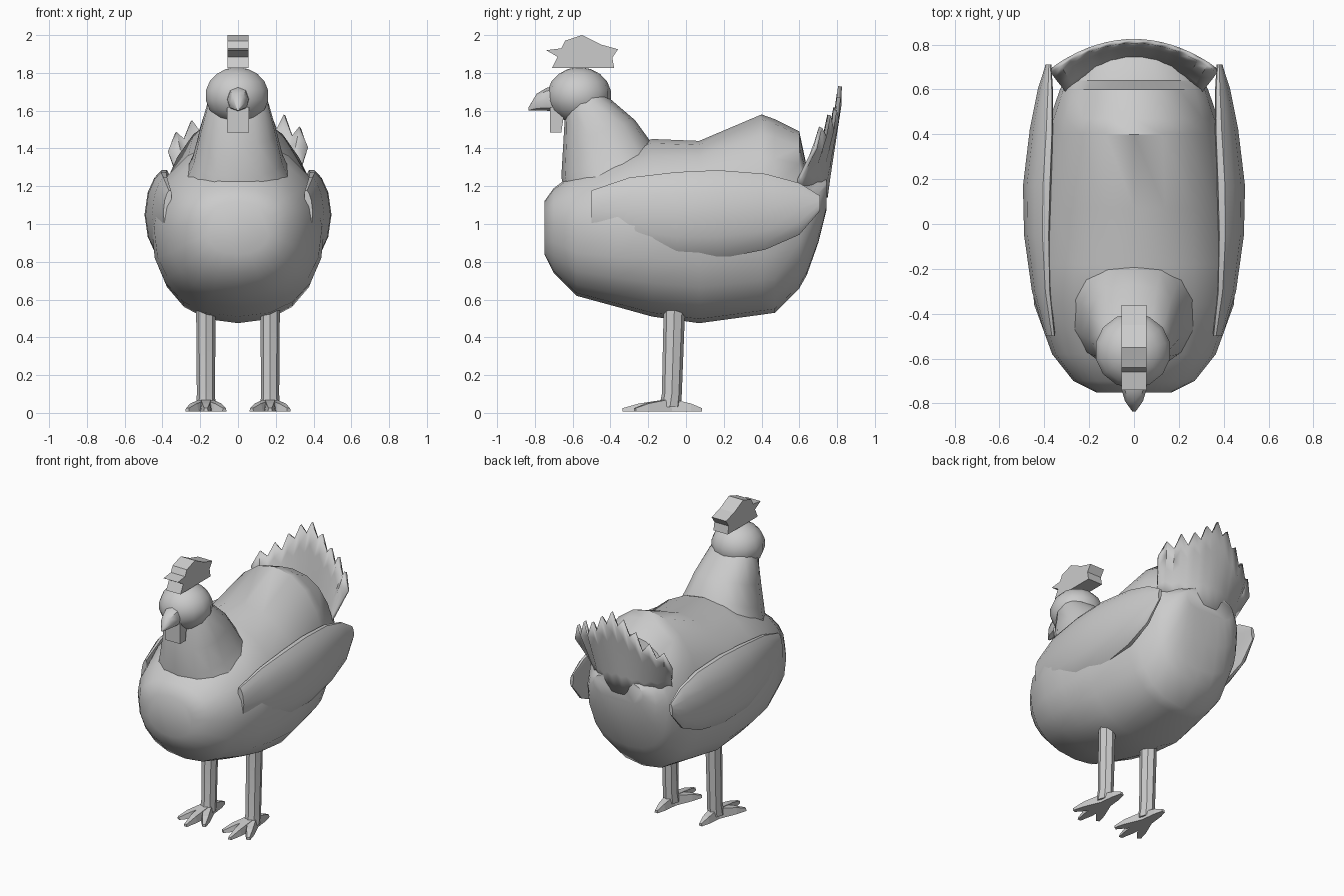
import bpy, bmesh, math, random
from mathutils import Vector

if "Cube" in bpy.data.objects:
    bpy.data.objects.remove(bpy.data.objects["Cube"])

random.seed(4)


def make(name, verts, faces, smooth=40):
    bm = bmesh.new()
    vs = [bm.verts.new(v) for v in verts]
    for f in faces:
        bm.faces.new([vs[i] for i in f])
    bmesh.ops.recalc_face_normals(bm, faces=bm.faces[:])
    me = bpy.data.meshes.new(name)
    bm.to_mesh(me)
    bm.free()
    ob = bpy.data.objects.new(name, me)
    bpy.context.collection.objects.link(ob)
    if smooth:
        bpy.ops.object.select_all(action='DESELECT')
        bpy.context.view_layer.objects.active = ob
        ob.select_set(True)
        bpy.ops.object.shade_smooth_by_angle(angle=math.radians(smooth))
    return ob


def loft(name, rings, smooth=40):
    n = len(rings[0])
    verts = [p for r in rings for p in r]
    faces = [(k * n + i, k * n + (i + 1) % n, (k + 1) * n + (i + 1) % n, (k + 1) * n + i)
             for k in range(len(rings) - 1) for i in range(n)]
    faces += [tuple(range(n)), tuple(range((len(rings) - 1) * n, len(rings) * n))]
    return make(name, verts, faces, smooth)


def spow(v, e):
    return math.copysign(abs(v) ** e, v)


def ring_y(y, cx, hw, lo, mid, hi, n=20, e_top=0.93, e_low=0.85):
    # upright oval across the body at depth y, widest at height mid
    out = []
    for i in range(n):
        a = 2 * math.pi * i / n
        e = e_top if math.sin(a) > 0 else e_low
        s = spow(math.sin(a), e)
        out.append(Vector((cx + hw * spow(math.cos(a), e), y,
                           mid + s * ((hi - mid) if s > 0 else (mid - lo)))))
    return out


def ring_between(front, back, hw, cx=0, n=14, e=0.85):
    # oval whose front and back points are given as (y, z)
    f, b = Vector((cx, *front)), Vector((cx, *back))
    c, d = (f + b) / 2, (b - f) / 2
    return [c + d * spow(math.cos(a), e) + Vector((hw * spow(math.sin(a), e), 0, 0))
            for a in (2 * math.pi * i / n for i in range(n))]


# plump body from breast to rump: y, half width, bottom, widest, top, upper fullness
loft("body", [ring_y(y, 0, w, lo, mid, hi, 20, e) for y, w, lo, mid, hi, e in [
    (-0.75, 0.17, 0.84, 1.0, 1.12, 0.9), (-0.70, 0.27, 0.74, 1.0, 1.19, 0.9),
    (-0.58, 0.365, 0.62, 0.98, 1.28, 0.93), (-0.36, 0.445, 0.56, 0.98, 1.38, 0.97),
    (-0.18, 0.46, 0.51, 1.0, 1.45, 1.03), (0.07, 0.45, 0.475, 1.0, 1.44, 1.0),
    (0.40, 0.395, 0.52, 1.02, 1.58, 0.97), (0.47, 0.375, 0.53, 1.03, 1.555, 0.95),
    (0.60, 0.33, 0.66, 1.05, 1.49, 0.93), (0.64, 0.31, 0.73, 1.08, 1.30, 0.93),
    (0.70, 0.26, 0.90, 1.1, 1.28, 0.9), (0.745, 0.19, 1.08, 1.17, 1.25, 0.9)]])

# neck hackle
loft("neck", [ring_between(*r) for r in [
    ((-0.64, 1.15), (-0.15, 1.36), 0.28), ((-0.66, 1.25), (-0.19, 1.44), 0.24),
    ((-0.65, 1.42), (-0.27, 1.55), 0.205), ((-0.64, 1.59), (-0.41, 1.67), 0.165),
    ((-0.62, 1.68), (-0.45, 1.71), 0.13)]])

# head
bpy.ops.mesh.primitive_uv_sphere_add(segments=14, ring_count=9, radius=1,
                                     location=(-0.005, -0.565, 1.68))
head = bpy.context.object
head.name = "head"
head.scale = (0.172, 0.17, 0.15)
bpy.ops.object.shade_smooth_by_angle(angle=math.radians(40))


def plate(name, profile, half):
    # side profile (y, z) given thickness across x
    n = len(profile)
    verts = [(s * half, y, z) for s in (-1, 1) for y, z in profile]
    faces = [tuple(range(n)), tuple(range(n, 2 * n))]
    faces += [(i, (i + 1) % n, n + (i + 1) % n, n + i) for i in range(n)]
    return make(name, verts, faces, 0)


# comb and wattle
plate("comb", [(-0.71, 1.825), (-0.38, 1.825), (-0.39, 1.88), (-0.36, 1.925), (-0.45, 1.95),
               (-0.55, 2.0), (-0.64, 1.97), (-0.66, 1.93), (-0.74, 1.92), (-0.68, 1.885)], 0.055)
plate("wattle", [(-0.72, 1.485), (-0.66, 1.485), (-0.64, 1.62), (-0.72, 1.62)], 0.058)

# beak
loft("beak", [ring_y(y, 0, w, lo, (lo + hi) / 2, hi, 8) for y, w, lo, hi in [
    (-0.66, 0.065, 1.59, 1.74), (-0.74, 0.055, 1.60, 1.72),
    (-0.79, 0.04, 1.60, 1.69), (-0.835, 0.008, 1.60, 1.615)]])

for side, tag in ((1, "left"), (-1, "right")):
    # folded wing, curling in over the back
    rings = [ring_y(y, c, w, lo, (lo + hi) / 2, hi, 14, 0.85) for y, c, w, lo, hi in [
        (-0.50, 0.375, 0.02, 0.96, 1.18), (-0.30, 0.42, 0.035, 0.87, 1.25),
        (-0.05, 0.44, 0.05, 0.81, 1.28), (0.17, 0.44, 0.055, 0.81, 1.29),
        (0.42, 0.42, 0.045, 0.86, 1.27), (0.60, 0.40, 0.03, 0.94, 1.22),
        (0.71, 0.385, 0.012, 1.07, 1.15)]]
    for r in rings:
        for p in r:
            p.x = side * (p.x - 0.9 * (p.z - 1.05) ** 2)
    loft(tag + "_wing", rings)

    # leg
    x = side * 0.17
    loft(tag + "_leg", [[Vector((x + r * math.cos(i * math.pi / 4),
                                 y + r * 1.1 * math.sin(i * math.pi / 4), z)) for i in range(8)]
                        for y, r, z in [(-0.085, 0.052, 0.03), (-0.075, 0.048, 0.1),
                                        (-0.06, 0.052, 0.6)]])

    # toes fanned forward plus one spur behind
    for k, (ang, length) in enumerate([(-28, 0.21), (0, 0.25), (28, 0.21), (180, 0.17)]):
        a = math.radians(ang)
        d = Vector((math.sin(a), -math.cos(a), 0))
        s = Vector((math.cos(a), math.sin(a), 0))
        o = Vector((x, -0.085, 0))
        toe = [[o + d * length * t + s * w * u + Vector((0, 0, z))
                for u, z in ((-1, 0.008), (1, 0.008), (0.7, h), (-0.7, h))]
               for t, w, h in [(0, 0.04, 0.075), (0.65, 0.028, 0.05), (1, 0.012, 0.025)]]
        loft(f"{tag}_toe_{k}", toe, 0)

# tail fan: cupped sheet growing out of the rump, with a ragged feather edge
cols, rows = 19, 5
verts = []
for i in range(cols):
    u = 2 * i / (cols - 1) - 1
    base = Vector((0.30 * u, 0.74 - 0.16 * u * u, 1.14 + 0.06 * u * u))
    jag = (0.03 if i % 2 else -0.05) + random.uniform(-0.02, 0.02)
    tip = Vector((0.37 * u, 0.815 - 0.13 * u * u, 1.71 - 0.27 * abs(u) + jag))
    for j in range(rows):
        verts.append(base.lerp(tip, j / (rows - 1)))
faces = [(i * rows + j, (i + 1) * rows + j, (i + 1) * rows + j + 1, i * rows + j + 1)
         for i in range(cols - 1) for j in range(rows - 1)]
tail = make("tail_fan", verts, faces)
mod = tail.modifiers.new("thickness", 'SOLIDIFY')
mod.thickness = 0.02
mod.offset = 0
